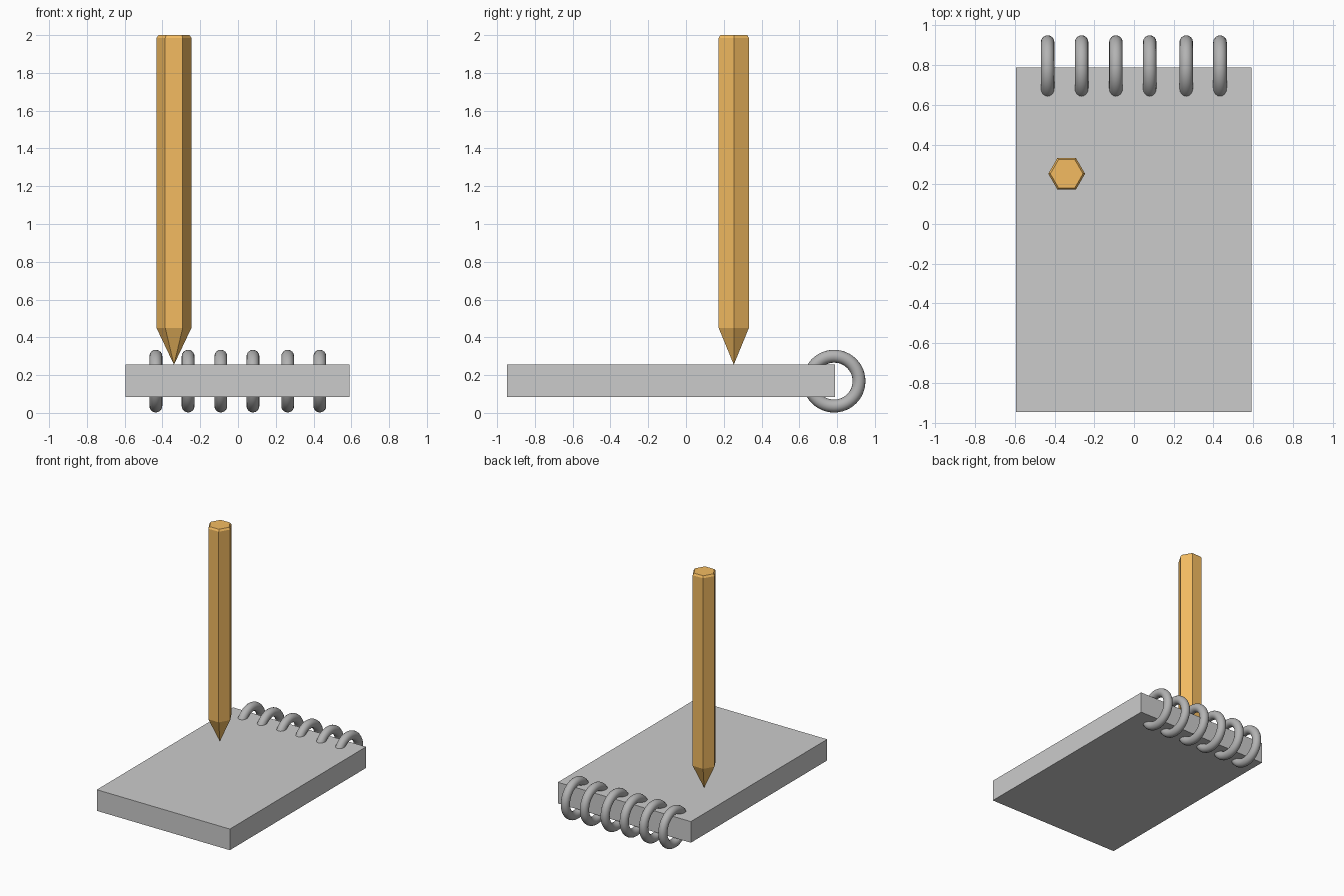
import bpy, bmesh
from math import pi, cos, sin, radians

if "Cube" in bpy.data.objects:
    bpy.data.objects.remove(bpy.data.objects["Cube"])


def material(name, rgb):
    m = bpy.data.materials.new(name)
    m.diffuse_color = (*rgb, 1.0)
    m.use_nodes = True
    m.node_tree.nodes["Principled BSDF"].inputs["Base Color"].default_value = m.diffuse_color
    return m


def finish(bm, name, mat=None):
    bmesh.ops.recalc_face_normals(bm, faces=bm.faces)
    mesh = bpy.data.meshes.new(name)
    bm.to_mesh(mesh)
    bm.free()
    obj = bpy.data.objects.new(name, mesh)
    bpy.context.collection.objects.link(obj)
    if mat:
        mesh.materials.append(mat)
    return obj


orange = material("pencil_orange", (0.9, 0.5, 0.12))
wire = material("wire_grey", (0.45, 0.45, 0.45))

# Notepad block
bm = bmesh.new()
bmesh.ops.create_cube(bm, size=1.0)
bmesh.ops.scale(bm, vec=(1.185, 1.735, 0.17), verts=bm.verts)
bmesh.ops.translate(bm, vec=(-0.002, -0.08, 0.17), verts=bm.verts)
finish(bm, "notepad")

# Hexagonal pencil: stacked rings above a pointed tip, chamfered at the top
bm = bmesh.new()
px, py, sides = -0.339, 0.253, 6
tip = bm.verts.new((px, py, 0.255))
rings = []
for r, z in [(0.0925, 0.45), (0.0925, 1.985), (0.082, 2.0)]:
    rings.append([bm.verts.new((px + r * cos(2 * pi * i / sides),
                                py + r * sin(2 * pi * i / sides), z))
                  for i in range(sides)])
for i in range(sides):
    j = (i + 1) % sides
    bm.faces.new((tip, rings[0][j], rings[0][i]))
    for a, b in zip(rings, rings[1:]):
        bm.faces.new((a[i], a[j], b[j], b[i]))
bm.faces.new(rings[-1])
finish(bm, "pencil", orange)

# Binding rings around the back edge
for n, x in enumerate((-0.435, -0.264, -0.091, 0.079, 0.263, 0.433)):
    bpy.ops.mesh.primitive_torus_add(
        major_segments=48, minor_segments=16, major_radius=0.132,
        minor_radius=0.034, location=(x, 0.784, 0.168),
        rotation=(0, radians(90), 0))
    ring = bpy.context.object
    ring.name = f"binding_ring_{n + 1}"
    ring.data.materials.append(wire)
    bpy.ops.object.shade_smooth()
